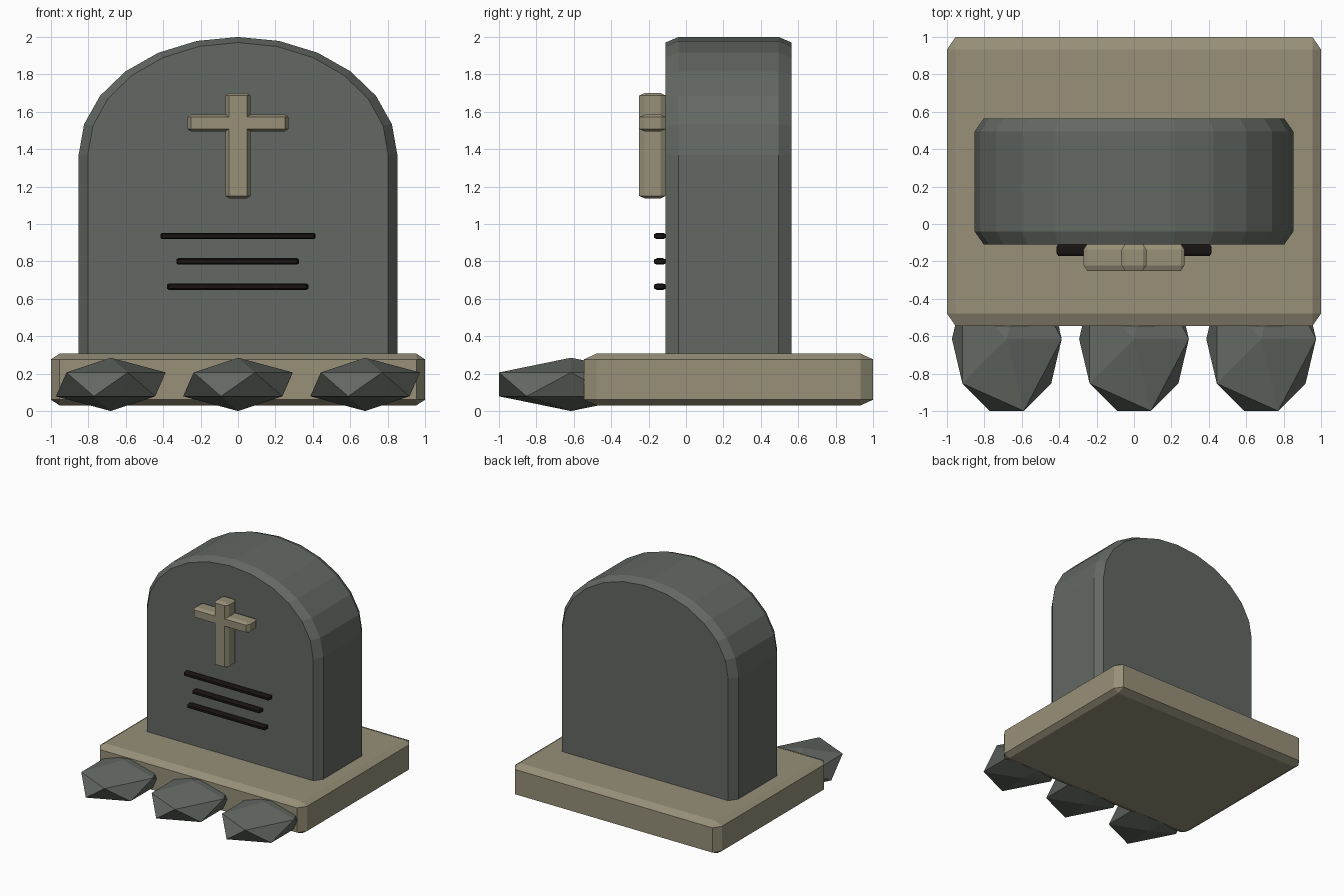
import bpy, bmesh
from math import cos, sin, pi
from mathutils import Vector

if "Cube" in bpy.data.objects:
    bpy.data.objects.remove(bpy.data.objects["Cube"])

STRETCH = Vector((1.0, 1.45, 0.66))  # chamfers are deeper in y, shallower in z


def material(name, rgb):
    m = bpy.data.materials.new(name)
    m.diffuse_color = (*rgb, 1)
    m.use_nodes = True
    m.node_tree.nodes["Principled BSDF"].inputs["Base Color"].default_value = m.diffuse_color
    return m


SAND = material("sandstone", (0.31, 0.28, 0.19))
SLATE = material("slate", (0.125, 0.14, 0.125))
DARK = material("engraving", (0.009, 0.007, 0.006))


def finish(bm, name, mat):
    bmesh.ops.recalc_face_normals(bm, faces=bm.faces)
    me = bpy.data.meshes.new(name)
    bm.to_mesh(me)
    bm.free()
    me.materials.append(mat)
    ob = bpy.data.objects.new(name, me)
    bpy.context.collection.objects.link(ob)
    return ob


def chamfer_box(name, lo, hi, bevel, mat):
    lo, hi = Vector(lo), Vector(hi)
    bm = bmesh.new()
    bmesh.ops.create_cube(bm, size=1)
    for v in bm.verts:
        v.co = Vector([v.co[i] * (hi[i] - lo[i]) / STRETCH[i] for i in range(3)])
    bmesh.ops.bevel(bm, geom=bm.edges[:], offset=bevel, segments=1,
                    affect='EDGES', profile=0.5)
    for v in bm.verts:
        v.co = v.co * STRETCH + (lo + hi) / 2
    return finish(bm, name, mat)


# Plinth
chamfer_box("plinth", (-1, -0.545, 0.03), (1, 1, 0.307), 0.046, SAND)

# Headstone: arched outline lofted through four depths, chamfered front and back
bm = bmesh.new()
rings = []
for y, a, b in ((-0.11, 0.803, 0.60), (-0.04, 0.852, 0.63),
                (0.495, 0.852, 0.63), (0.565, 0.803, 0.60)):
    pts = [(a, 0.25)] + [(a * cos(i * pi / 12), 1.37 + b * sin(i * pi / 12))
                         for i in range(13)] + [(-a, 0.25)]
    rings.append([bm.verts.new((x, y, z)) for x, z in pts])
for r, s in zip(rings, rings[1:]):
    for i in range(len(r)):
        j = (i + 1) % len(r)
        bm.faces.new((r[i], r[j], s[j], s[i]))
bm.faces.new(rings[0])
bm.faces.new(rings[-1])
finish(bm, "headstone", SLATE)

# Cross
chamfer_box("cross_upright", (-0.067, -0.25, 1.137), (0.067, -0.107, 1.70), 0.02, SAND)
chamfer_box("cross_arm", (-0.27, -0.25, 1.495), (0.27, -0.107, 1.585), 0.02, SAND)

# Inscription bars
for i, (x0, x1, z) in enumerate(((-0.415, 0.415, 0.936),
                                 (-0.33, 0.326, 0.80),
                                 (-0.38, 0.376, 0.665))):
    chamfer_box(f"inscription_bar_{i + 1}", (x0, -0.17, z - 0.017),
                (x1, -0.108, z + 0.017), 0.01, DARK)

# Rocks along the front
for i, x in enumerate((-0.68, 0, 0.68)):
    bm = bmesh.new()
    bmesh.ops.create_icosphere(bm, subdivisions=1, radius=1)
    for v in bm.verts:
        v.co = v.co * Vector((0.328, 0.452, 0.1425)) + Vector((x, -0.615, 0.1425))
    finish(bm, f"rock_{i + 1}", SLATE)
